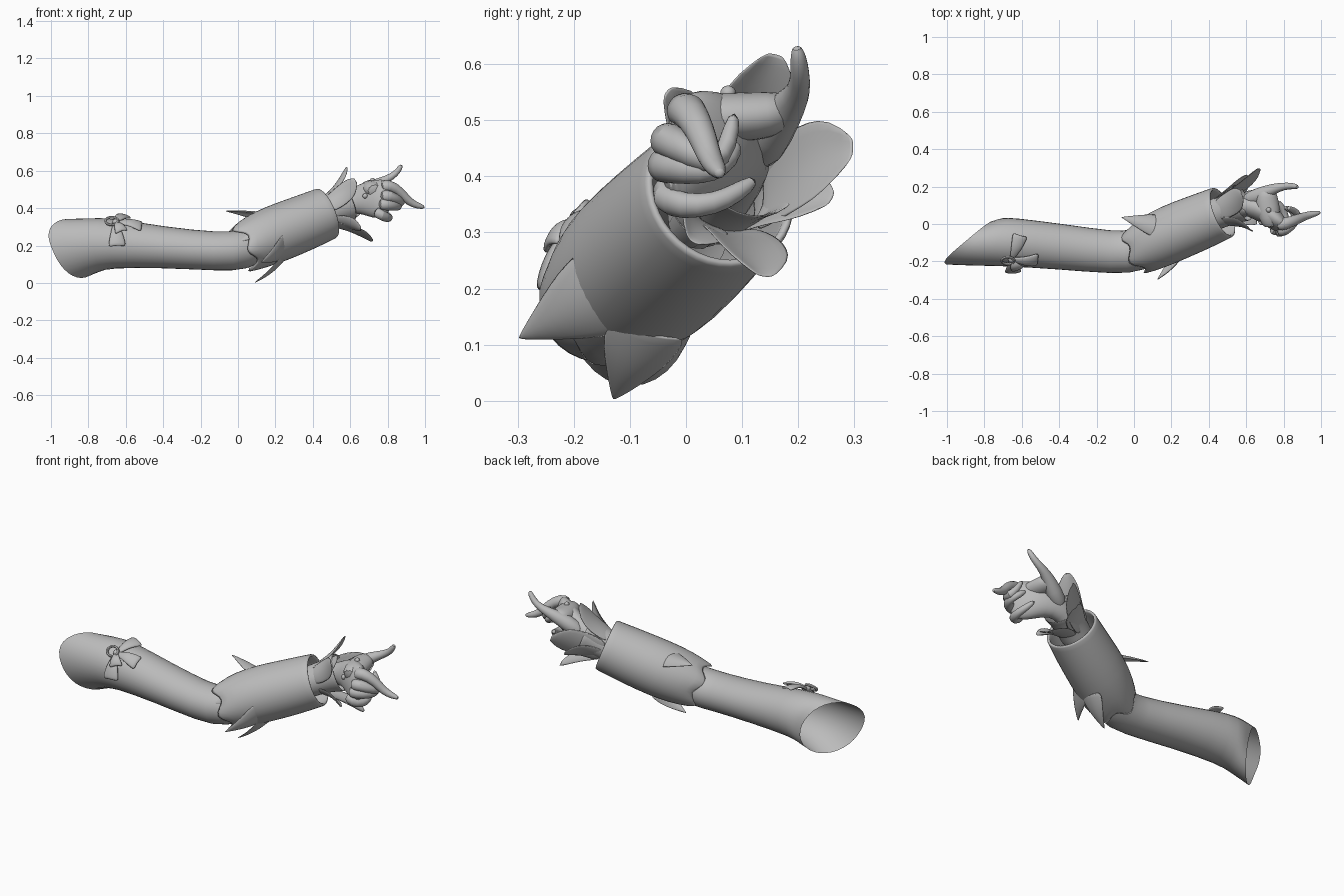
import bpy, bmesh, math
from mathutils import Vector as V

old = bpy.data.objects.get("Cube")
if old:
    bpy.data.objects.remove(old)

grey = bpy.data.materials.new("plain grey")
grey.use_nodes = True
tone = (0.5, 0.5, 0.5, 1)
grey.diffuse_color = tone
grey.node_tree.nodes["Principled BSDF"].inputs["Base Color"].default_value = tone
UP = V((0, 0, 1))


def finish(name, bm, wall=0, levels=1):
    bmesh.ops.recalc_face_normals(bm, faces=bm.faces)
    mesh = bpy.data.meshes.new(name)
    bm.to_mesh(mesh)
    bm.free()
    mesh.materials.append(grey)
    ob = bpy.data.objects.new(name, mesh)
    bpy.context.collection.objects.link(ob)
    if wall:
        mod = ob.modifiers.new("wall", 'SOLIDIFY')
        mod.thickness = wall
    if levels:
        ob.modifiers.new("smooth", 'SUBSURF').levels = levels
    bpy.ops.object.select_all(action='DESELECT')
    ob.select_set(True)
    bpy.context.view_layer.objects.active = ob
    bpy.ops.object.shade_smooth_by_angle(angle=math.radians(50))
    return ob


def tube(name, path, up=UP, sides=16, caps=(False, False), shift=None, wall=0):
    """Loft through (x, y, z, radius along up, radius across) stations."""
    bm = bmesh.new()
    pts = [V(p[:3]) for p in path]
    rings = []
    for i, p in enumerate(path):
        t = (pts[min(i + 1, len(pts) - 1)] - pts[max(i - 1, 0)]).normalized()
        u = (up - t * up.dot(t)).normalized()
        w = u.cross(t)
        ring = []
        for k in range(sides):
            a = math.tau * k / sides
            q = pts[i] + u * p[3] * math.sin(a) + w * p[-1] * math.cos(a)
            if shift:
                q = q + shift(i, q, a, t)
            ring.append(bm.verts.new(q))
        rings.append(ring)
    for r, s in zip(rings, rings[1:]):
        for k in range(sides):
            j = (k + 1) % sides
            bm.faces.new((r[k], r[j], s[j], s[k]))
    for on, ring in zip(caps, (rings[0], rings[-1])):
        if on:
            bm.faces.new(ring)
    return finish(name, bm, wall)


SHAPES = {
    "petal": (.8, .95, 1, 1, .85, .25),
    "spike": (1, .95, .8, .55, .3, .02),
    "ribbon": (.25, .45, .62, .78, .92, 1),
}


def leaf(name, base, tip, out, width, shape, bend=0.0, cup=0.0, wall=0.005):
    """Thin blade from base to tip, facing out, bowed by bend and folded by cup."""
    bm = bmesh.new()
    base, tip, out = V(base), V(tip), V(out)
    along = (tip - base).normalized()
    out = (out - along * out.dot(along)).normalized()
    side = along.cross(out)
    rows = []
    prof = SHAPES[shape]
    for i, f in enumerate(prof):
        t = i / (len(prof) - 1)
        mid = base.lerp(tip, t) + out * bend * math.sin(math.pi * t)
        rows.append([bm.verts.new(mid + side * s * f * width + out * cup * f * s * s)
                     for s in (-1, -.5, 0, .5, 1)])
    for a, b in zip(rows, rows[1:]):
        for k in range(4):
            bm.faces.new((a[k], a[k + 1], b[k + 1], b[k]))
    return finish(name, bm, wall)


def ball(name, at, r):
    bm = bmesh.new()
    bmesh.ops.create_uvsphere(bm, u_segments=12, v_segments=8, radius=r)
    bmesh.ops.translate(bm, verts=bm.verts, vec=at)
    finish(name, bm, levels=0)


# Upper arm, cut obliquely at the shoulder with a point at the upper front
def shoulder_cut(i, q, a, t):
    amount = (1.05, .55, .2)[i] if i < 3 else 0
    point = 0
    if i == 0:
        d = V((0, q.y + .095, q.z - .19)).normalized()
        point = max(0, d.dot(V((0, -.72, .69)))) ** 4 * .03
    return V(((q.y + .095) * amount - point, 0, 0))


tube("upper_arm", [
    (-.865, -.1, .184, .165, .12), (-.77, -.095, .203, .148, .132),
    (-.68, -.095, .215, .138, .132), (-.4, -.12, .19, .112, .125),
    (-.1, -.155, .167, .105, .116), (.02, -.145, .172, .112, .122),
    (.15, -.07, .23, .1, .1), (.3, 0, .3, .08, .08)],
    shift=shoulder_cut)


# Flared forearm sleeve with a zigzag edge at the elbow
def zigzag(i, q, a, t):
    return t * (.035 * math.cos(5 * a)) if i == 0 else V()


tube("sleeve", [
    (.01, -.147, .177, .13), (.1, -.1, .22, .15), (.2, -.05, .262, .157),
    (.35, .01, .32, .152), (.46, .057, .367, .145), (.475, .063, .373, .144)],
    sides=20, shift=zigzag, wall=.016)

# Pointed leaves hugging the sleeve, their tips standing off the elbow
for i, (base, tip, out, w, bend, cup) in enumerate([
        ((.28, -.13, .2), (.125, -.30, .11), (.4, -1, -.7), .09, .012, -.03),
        ((.25, -.07, .12), (.09, -.13, .0), (.2, -.3, -1), .075, .012, -.02),
        ((.16, -.01, .375), (-.068, .037, .387), (-.2, .4, 1), .07, .004, -.03),
        ((.2, -.15, .34), (.0, -.24, .22), (-.3, -.8, .6), .08, .012, -.03)]):
    leaf("elbow_leaf_%d" % (i + 1), base, tip, out, w, "spike", bend, cup)

# Funnel and petal ruffle around the wrist
tube("ruffle_base", [(.42, .045, .35, .085), (.48, .07, .38, .086),
                     (.54, .097, .408, .095), (.58, .115, .425, .108)], wall=.005)
wrist, fore = V((.47, .065, .375)), V((.85, .38, .36))
for i, (tip, w) in enumerate([
        ((.58, .16, .618), .068), ((.63, -.035, .55), .058),
        ((.67, .298, .45), .085), ((.72, .14, .222), .07),
        ((.66, .01, .285), .05), ((.61, .26, .36), .065),
        ((.60, .06, .545), .05)]):
    out = V(tip) - wrist
    out = (out - fore * out.dot(fore)).normalized()
    leaf("wrist_petal_%d" % (i + 1), wrist + out * .075, tip, out, w, "petal", -.014, -.016)

# Wrist and palm
tube("palm", [
    (.3, 0, .3, .07), (.47, .07, .38, .06), (.58, .105, .425, .056, .052),
    (.66, .085, .45, .085, .062), (.73, .045, .45, .108, .06),
    (.78, -.005, .45, .106, .046), (.815, -.02, .45, .08, .025)],
    up=V((-.1, .25, 1)), caps=(True, True))
tube("thumb_web", [
    (.735, -.02, .49, .04, .045), (.725, .04, .505, .046, .06), (.715, .1, .505, .046, .065),
    (.71, .15, .51, .044, .06), (.72, .19, .52, .03, .04)], caps=(True, True), sides=12)

# Fingers as tapering tubes
digits = {
    "thumb": [(.59, .12, .43, .045), (.67, .15, .485, .048), (.74, .187, .53, .031),
              (.8, .203, .555, .021), (.845, .203, .585, .018), (.866, .2, .615, .015),
              (.875, .197, .632, .008)],
    "index_finger": [(.76, -.005, .51, .038), (.81, .0, .525, .035), (.87, .025, .485, .028),
                     (.915, .042, .432, .023), (.96, .055, .413, .019), (1.0, .062, .403, .009)],
    "middle_finger": [(.76, -.035, .46, .036), (.81, -.035, .47, .034), (.865, .015, .435, .027),
                      (.88, .055, .42, .023), (.85, .075, .455, .02), (.82, .087, .515, .012)],
    "ring_finger": [(.75, -.04, .42, .036), (.80, -.04, .42, .033), (.85, .005, .41, .027),
                    (.865, .05, .41, .023), (.835, .08, .43, .02), (.80, .09, .46, .012)],
    "little_finger": [(.73, -.025, .385, .036), (.77, -.042, .36, .03), (.805, -.005, .345, .025),
                      (.81, .05, .35, .021), (.79, .09, .37, .019), (.77, .125, .395, .011)],
}
for name, path in digits.items():
    tube(name, path, up=V((-.45, .15, .9)), sides=10, caps=(True, True))

# Small studs on the hand
ball("thumb_stud", (.72, .075, .548), .014)
ball("hand_stud", (.68, .008, .465), .014)

# Ribbon bow on the upper arm
knot = V((-.655, -.19, .325))
for i, (tip, w) in enumerate([
        ((-.605, -.06, .37), .045), ((-.51, -.2, .312), .045), ((-.645, -.27, .2), .05),
        ((-.62, -.252, .28), .04)]):
    leaf("bow_ribbon_%d" % (i + 1), knot, tip, (0, -.6, .8), w, "ribbon", .018, -.012, .014)
tube("bow_loop", [(knot.x - .02 + .035 * math.cos(a), knot.y - .006 + .02 * math.sin(a),
                   knot.z + .006 + .022 * math.sin(a), .009)
                  for a in [math.tau * k / 10 for k in range(11)]], up=V((0, -.6, .8)), sides=6)
ball("bow_knot", knot, .018)
